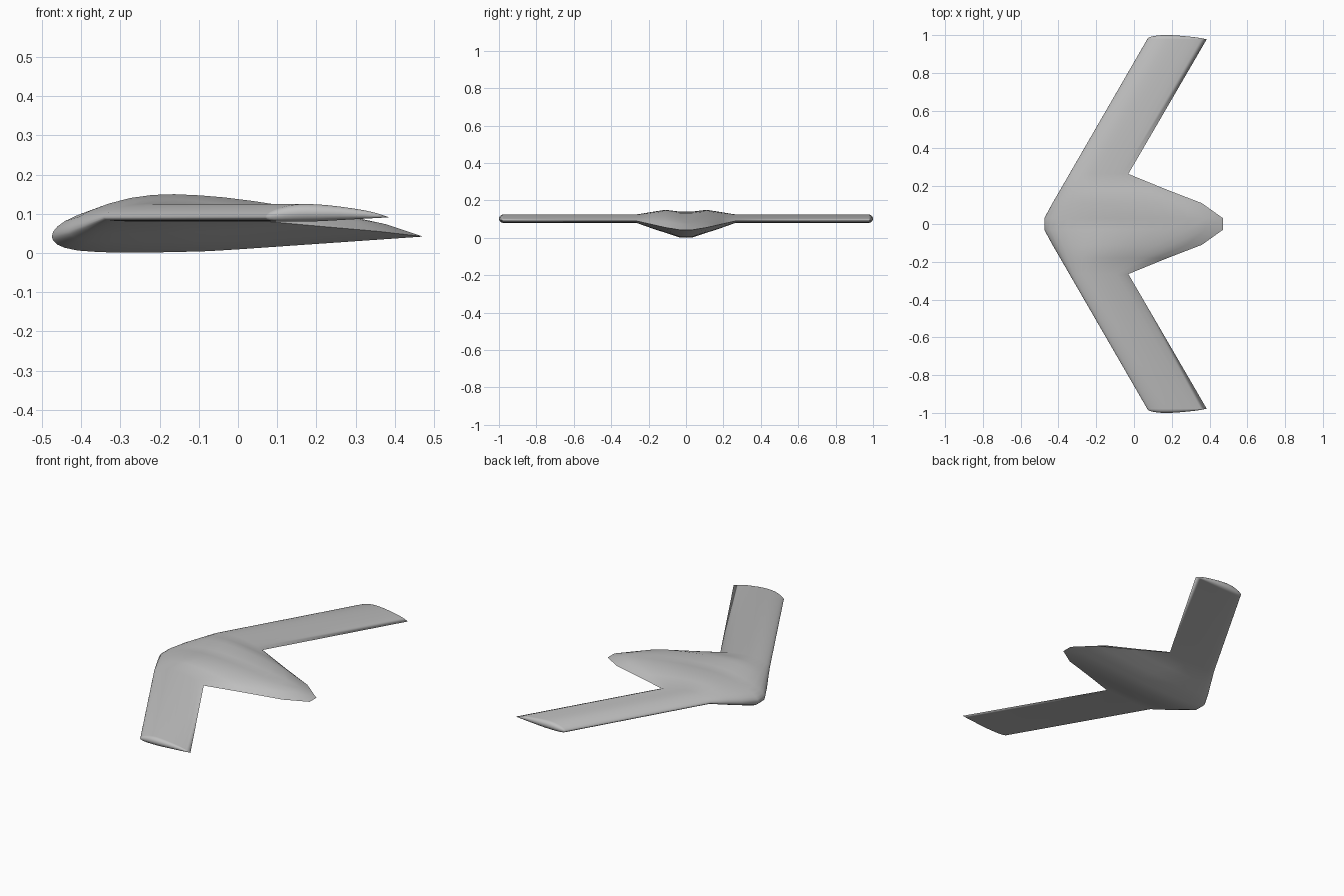
import bpy, bmesh, math

if "Cube" in bpy.data.objects:
    bpy.data.objects.remove(bpy.data.objects["Cube"])

# Airfoil: chord fraction, upper height, lower depth (each relative to its maximum)
PROFILE = [(0, 0, 0), (.004, .13, .25), (.015, .26, .5), (.035, .40, .70), (.07, .56, .87),
           (.13, .75, .97), (.20, .90, 1), (.27, .98, .99), (.34, 1, .96), (.42, .97, .91),
           (.50, .915, .80), (.60, .81, .64), (.70, .68, .48), (.80, .53, .32),
           (.90, .32, .16), (1, 0, 0)]

# Half span stations: y, leading x, trailing x, chord line z, top z, bottom z
STATIONS = [(.03, -.475, .472, .042, .140, .001),
            (.11, -.432, .36, .055, .150, .027),
            (.18, -.391, .178, .071, .139, .050),
            (.265, -.342, -.03, .090, .125, .080),
            (.978, .07, .385, .091, .125, .080)]


def section(st, side, turn=0.0):
    """Ring of points; turn rolls the ring round the tip towards its middle line."""
    y, x0, x1, zc, top, bot = st
    upper, lower = [], []
    for s, t, b in PROFILE:
        zt, zb = zc + t * (top - zc), zc - b * (zc - bot)
        mid, half = (zt + zb) / 2, (zt - zb) / 2
        x, yy = x0 + s * (x1 - x0), side * (y + half * math.sin(turn))
        upper.append((x, yy, mid + half * math.cos(turn)))
        lower.append((x, yy, mid - half * math.cos(turn)))
    return upper + lower[-2:0:-1]


def half_span(side):
    """Stations from the centre out, closed by a rounded tip."""
    rings = [section(st, side) for st in STATIONS]
    return rings + [section(STATIONS[-1], side, math.radians(a)) for a in (30, 60, 90)]


# Blended body and both swept wings as one continuous loft
bm = bmesh.new()
rings = [[bm.verts.new(p) for p in ring]
         for ring in half_span(-1)[::-1] + half_span(1)]
for a, b in zip(rings, rings[1:]):
    for i in range(len(a)):
        j = (i + 1) % len(a)
        bm.faces.new((a[i], a[j], b[j], b[i]))
bmesh.ops.remove_doubles(bm, verts=bm.verts, dist=1e-5)
bmesh.ops.recalc_face_normals(bm, faces=bm.faces)

mesh = bpy.data.meshes.new("flying_wing")
bm.to_mesh(mesh)
bm.free()
wing = bpy.data.objects.new("flying_wing", mesh)
bpy.context.collection.objects.link(wing)

# Plain grey skin
grey = bpy.data.materials.new("light grey")
grey.diffuse_color = (.52, .52, .52, 1)
grey.use_nodes = True
grey.node_tree.nodes["Principled BSDF"].inputs["Base Color"].default_value = grey.diffuse_color
mesh.materials.append(grey)

# Smooth skin with a crisp trailing edge
bpy.context.view_layer.objects.active = wing
wing.select_set(True)
bpy.ops.object.shade_smooth_by_angle(angle=math.radians(45))
